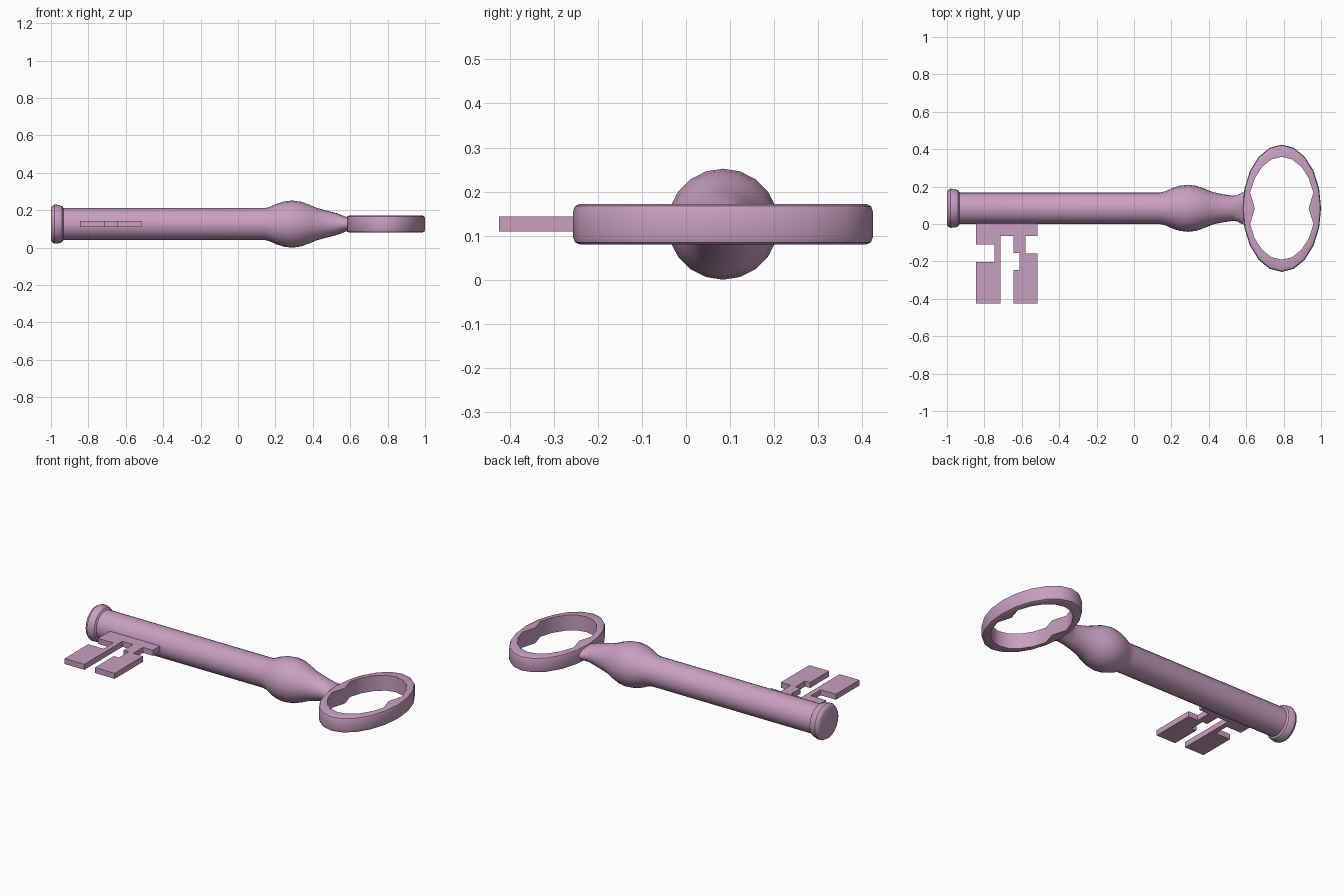
import bpy, bmesh
from math import sin, cos, pi, radians

if "Cube" in bpy.data.objects:
    bpy.data.objects.remove(bpy.data.objects["Cube"])

SIDES = 20
AY, AZ = 0.084, 0.126          # axis of the shaft

mat = bpy.data.materials.new("pink_metal")
mat.diffuse_color = (0.58, 0.35, 0.53, 1)
mat.use_nodes = True
mat.node_tree.nodes["Principled BSDF"].inputs["Base Color"].default_value = mat.diffuse_color


def finish(bm, name, angle=35):
    bmesh.ops.recalc_face_normals(bm, faces=bm.faces)
    me = bpy.data.meshes.new(name)
    bm.to_mesh(me)
    bm.free()
    ob = bpy.data.objects.new(name, me)
    bpy.context.collection.objects.link(ob)
    me.materials.append(mat)
    bpy.ops.object.select_all(action='DESELECT')
    ob.select_set(True)
    bpy.context.view_layer.objects.active = ob
    bpy.ops.object.shade_smooth_by_angle(angle=radians(angle))
    return ob


def bridge(bm, a, b):
    n = len(a)
    for i in range(n):
        j = (i + 1) % n
        bm.faces.new((a[i], a[j], b[j], b[i]))


# shaft: elliptical sections (x, half width in y, half height in z)
sections = [
    (-1.0, .085, .085), (-.995, .096, .096), (-.98, .105, .105), (-.955, .102, .102),
    (-.94, .096, .096), (-.933, .085, .085), (.14, .085, .085), (.165, .090, .090),
    (.205, .108, .108), (.245, .121, .121), (.29, .126, .126), (.335, .120, .120),
    (.38, .104, .104), (.42, .087, .087), (.47, .076, .073), (.53, .067, .058),
    (.555, .072, .048), (.585, .088, .036)]
bm = bmesh.new()
rings = []
for x, ry, rz in sections:
    rings.append([bm.verts.new((x, AY + ry * cos(2 * pi * i / SIDES),
                                AZ + rz * sin(2 * pi * i / SIDES))) for i in range(SIDES)])
for a, b in zip(rings, rings[1:]):
    bridge(bm, a, b)
bm.faces.new(rings[0])
bm.faces.new(rings[-1])
finish(bm, "shaft")

# bow: oval ring with rounded outer edge and a small point on each inner side
CX, H = 0.79, 0.046


def oval(bm, rx, ry, z, notch=False):
    out = []
    for i in range(SIDES):
        t = 2 * pi * i / SIDES
        r = 0.144 if notch and i % (SIDES // 2) == 0 else rx
        out.append(bm.verts.new((CX + r * cos(t), AY + ry * sin(t), AZ + z)))
    return out


bm = bmesh.new()
loops = []
for inset, z in ((.015, -H), (.004, -H + .005), (0, -H + .016),
                 (0, H - .016), (.004, H - .005), (.015, H)):
    loops.append(oval(bm, .21 - inset, .34 - inset, z))
loops.append(oval(bm, .178, .275, H, True))
loops.append(oval(bm, .178, .275, -H, True))
for k in range(len(loops)):
    bridge(bm, loops[k], loops[(k + 1) % len(loops)])
finish(bm, "bow")

# bit: flat plate with the lock cuts
outline = [(-.845, .03), (-.845, -.11), (-.745, -.11), (-.745, -.202), (-.845, -.202),
           (-.845, -.424), (-.715, -.424), (-.715, -.065), (-.645, -.065), (-.645, -.155),
           (-.612, -.155), (-.612, -.246), (-.645, -.246), (-.645, -.424), (-.515, -.424),
           (-.515, -.157), (-.58, -.157), (-.58, -.065), (-.515, -.065), (-.515, .03)]
bm = bmesh.new()
low, high = [[bm.verts.new((x, y, AZ + z)) for x, y in outline] for z in (-.016, .017)]
bridge(bm, low, high)
bm.faces.new(low)
bm.faces.new(high)
finish(bm, "bit")
